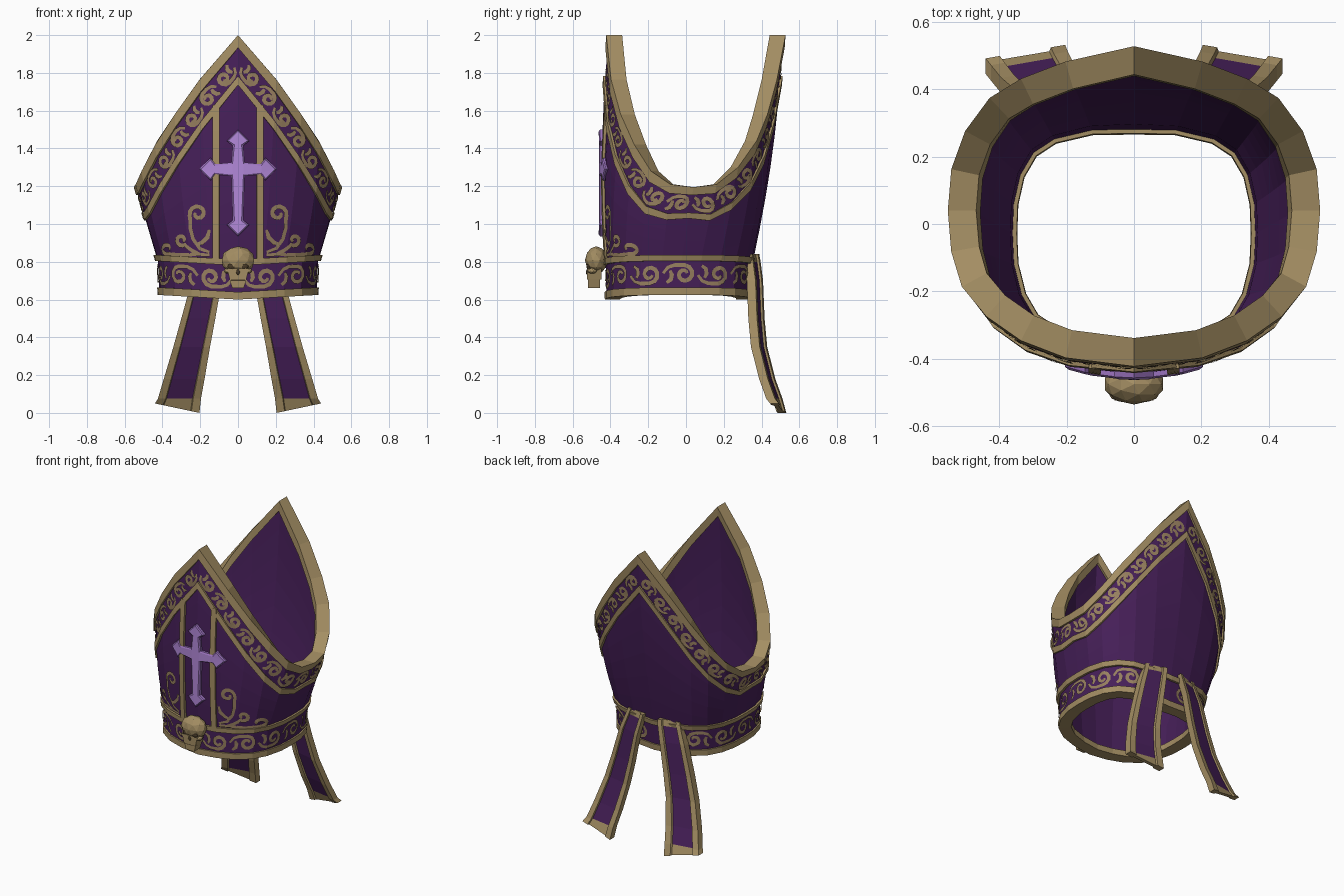
import bpy, bmesh, math
from mathutils import Vector, Matrix

if "Cube" in bpy.data.objects:
    bpy.data.objects.remove(bpy.data.objects["Cube"])

def material(name, rgb):
    m = bpy.data.materials.new(name)
    m.diffuse_color = (*rgb, 1)
    m.use_nodes = True
    m.node_tree.nodes["Principled BSDF"].inputs["Base Color"].default_value = m.diffuse_color
    return m

GOLD = material("gold", (0.37, 0.27, 0.125))
SCROLL = material("scroll_gold", (0.31, 0.215, 0.115))
PURPLE = material("purple_cloth", (0.062, 0.014, 0.10))
LILAC = material("lilac", (0.45, 0.25, 0.70))
VIOLET = material("violet_edge", (0.33, 0.17, 0.52))
DARK = material("dark_brown", (0.06, 0.04, 0.02))

def build(name, verts, faces, mats, index=None, closed=True):
    me = bpy.data.meshes.new(name)
    me.from_pydata([tuple(v) for v in verts], [], faces)
    for m in mats:
        me.materials.append(m)
    if index:
        for p, i in zip(me.polygons, index):
            p.material_index = i
    if closed:
        bm = bmesh.new()
        bm.from_mesh(me)
        bmesh.ops.recalc_face_normals(bm, faces=bm.faces)
        bm.to_mesh(me)
        bm.free()
    ob = bpy.data.objects.new(name, me)
    bpy.context.collection.objects.link(ob)
    return ob

# Half outline, front to back: base x, base y, rim x, rim y, rim z
T = [(0, -.42, 0, -.41, 2), (.13, -.41, .2, -.385, 1.765), (.24, -.38, .33, -.335, 1.58),
     (.33, -.32, .43, -.265, 1.42), (.38, -.24, .5, -.18, 1.28), (.41, -.13, .53, -.08, 1.21),
     (.415, -.03, .54, .04, 1.195), (.41, .07, .53, .16, 1.21), (.385, .17, .49, .27, 1.30),
     (.335, .25, .42, .365, 1.44), (.26, .30, .33, .42, 1.58), (.14, .33, .2, .47, 1.765),
     (0, .335, 0, .515, 2)]
ROWS = []
for i, r in enumerate(T):
    a = T[i - 1] if i > 0 else (0, 0, -T[1][2], T[1][3])
    b = T[i + 1] if i < 12 else (0, 0, -T[11][2], T[11][3])
    t = Vector((b[2] - a[2], b[3] - a[3])).normalized()
    ROWS.append(r + (t.y, -t.x))

def at(u):
    u %= 24
    u = 24 - u if u > 12 else u
    i = min(int(u), 11)
    return [p + (q - p) * (u - i) for p, q in zip(ROWS[i], ROWS[i + 1])]

def surf(u, z, off=0.0):
    """Point on the hat wall at loop position u (0..24) and height z."""
    bx, by, rx, ry, zr, nx, ny = at(u)
    k = .07 * max(0, min(1, (z - .6) / .2)) + .93 * max(0, (z - .8) / (zr - .8))
    o = off + .03 * math.sin(math.pi * min(k, 1)) * abs(ny)
    m = -1 if u % 24 > 12 else 1
    return Vector((m * (bx + (rx - bx) * k + nx * o), by + (ry - by) * k + ny * o, z))

def normal(u):
    r = at(u)
    return Vector((r[5], r[6], 0)).normalized()

def slope(u):
    return 1 + .6 * min(1, 1.3 * abs(at(u)[6]))

def rim(d):
    return lambda u: at(u)[4] - d * slope(u)

def base(h):
    return lambda u: .6 + h + .025 * at(u)[0] / .42

def loft(name, section, mat):
    """Closed ring: section(u) gives the cross-section points."""
    v, f = [], []
    for u in range(24):
        s = section(u)
        n = len(s)
        v += s
        w = (u + 1) % 24
        f += [(u * n + j, u * n + (j + 1) % n, w * n + (j + 1) % n, w * n + j) for j in range(n)]
    return build(name, v, f, [mat])

def trim(name, low, high, inner, outer):
    loft(name, lambda u: [surf(u, low(u), inner), surf(u, low(u), outer),
                          surf(u, high(u), outer), surf(u, high(u), inner)], GOLD)

# Cloth wall
def wall(u):
    zt = rim(.015)(u)
    zs = [base(.01)(u), .8] + [.8 + (zt - .8) * i / 7 for i in range(1, 8)]
    return [surf(u, z) for z in zs] + [surf(u, z, -.058) for z in reversed(zs)]
loft("cloth_wall", wall, PURPLE)

# Gold trims
trim("rim_trim", rim(.042), rim(0), -.072, .012)
trim("lower_rim_trim", rim(.165), rim(.135), -.01, .012)
trim("headband_top_trim", base(.18), base(.212), -.01, .014)
trim("headband_bottom_trim", base(0), base(.04), -.07, .01)

def ribbons(name, paths, width, off, mat, thick=0):
    """Flat ribbons along (u, z) paths on the wall, mirrored in x."""
    v, f = [], []
    for path in paths:
        pts = [surf(u, z, off) for u, z in path]
        n = len(pts)
        for m in (1, -1):
            k = len(v)
            for i, p in enumerate(pts):
                t = pts[min(i + 1, n - 1)] - pts[max(i - 1, 0)]
                taper = 1 - .35 * abs(2 * i / (n - 1) - 1) ** 3 if not thick else 1
                s = normal(path[i][0]).cross(t).normalized() * width / 2 * taper
                for q in (p - s, p + s):
                    v.append((q.x * m, q.y, q.z))
            for i in range(n - 1):
                q = (k + 2 * i, k + 2 * i + 2, k + 2 * i + 3, k + 2 * i + 1)
                f.append(q if m == 1 else q[::-1])
    ob = build(name, v, f, [mat], closed=False)
    if thick:
        md = ob.modifiers.new("thickness", "SOLIDIFY")
        md.thickness, md.offset = thick, -1

def curl(cx, cy, r, start, turns, n=13):
    return [(cx + r * (1 - .68 * i / n) * math.cos(start + turns * 2 * math.pi * i / n),
             cy + r * (1 - .68 * i / n) * math.sin(start + turns * 2 * math.pi * i / n)) for i in range(n + 1)]

# Running scrolls, laid out by arc length along a band centre line
def scroll_band(name, centre, count, r, sloped):
    us = [i / 20 for i in range(241)]
    pts = [surf(u, centre(u)) for u in us]
    cum = [0]
    for p, q in zip(pts, pts[1:]):
        cum.append(cum[-1] + (q - p).length)
    def U(a):
        a = max(0, min(cum[-1], a))
        i = next(j for j in range(1, 241) if cum[j] >= a)
        return us[i - 1] + .05 * (a - cum[i - 1]) / (cum[i] - cum[i - 1])
    step = (cum[-1] - .06) / count
    paths = []
    for c in range(count):
        fl = 1 if c % 2 else -1
        local = [(-2.3, -.1), (-1.8, -.75), (-1.1, -1), (-.5, -1)] + curl(0, 0, 1, -math.pi / 2, 1.2)
        leaf = [(-1.9, .95), (-1.45, .6), (-1.35, .05), (-1.55, -.4)]
        for shape in (local, leaf):
            path = []
            for x, y in shape:
                a, b = .03 + (c + .62) * step + x * r, y * r * fl
                u = U(a)
                g = slope(u) if sloped else 1
                u = U(a - (1 if u < 6 else -1) * b * math.sqrt(g * g - 1))
                path.append((u, centre(u) - b * (slope(u) if sloped else 1)))
            paths.append(path)
    ribbons(name, paths, .023, .007, SCROLL)

scroll_band("rim_scrolls", rim(.088), 16, .034, True)
scroll_band("headband_scrolls", base(.11), 7, .048, False)

# Front panel strips and corner scrolls
def front(x, z):
    lo, hi = 0, 5
    for _ in range(25):
        mid = (lo + hi) / 2
        lo, hi = (mid, hi) if surf(mid, z).x < x else (lo, mid)
    return lo, z
ribbons("front_strip", [[front(.115, .8 + .83 * i / 12) for i in range(13)]], .036, .014, GOLD, .02)
tall = [(.15, .85), (.2, .87), (.235, .92), (.25, .98), (.25, 1.02)] + curl(.21, 1.055, .045, -.3, 1.1)
foot = [(.15, .835), (.22, .84), (.3, .835), (.36, .84)] + curl(.37, .87, .03, -1.4, .8)
mid = [(.2, .84), (.24, .86), (.27, .88)] + curl(.295, .915, .032, -2.2, 1.0)
side = [(.15, .97), (.16, .93), (.19, .9), (.22, .89)]
ribbons("corner_scrolls", [[front(*p) for p in s] for s in (tall, foot, mid, side)], .024, .007, SCROLL)

# Lilac cross: outline of four pointed arms, extruded, with an inset face
outline = []
for (dx, dz), L in (((1, 0), .205), ((0, 1), .21), ((-1, 0), .205), ((0, -1), .355)):
    for a, b in ((L - .085, -.028), (L - .06, -.06), (L, 0), (L - .06, .06), (L - .085, .028), (.036, .036)):
        outline.append((dx * a - dz * b, 1.29 + dz * a + dx * b))
bm = bmesh.new()
face = bm.faces.new([bm.verts.new((x, -.43, z)) for x, z in outline])
top = bmesh.ops.extrude_face_region(bm, geom=[face])["geom"]
for e in top:
    if isinstance(e, bmesh.types.BMVert):
        e.co.y -= .026
cap = [e for e in top if isinstance(e, bmesh.types.BMFace)]
for fc in bm.faces:
    fc.material_index = 1
bmesh.ops.recalc_face_normals(bm, faces=bm.faces)
bmesh.ops.inset_region(bm, faces=cap, thickness=.01, depth=.006)
cap[0].material_index = 0
bmesh.ops.triangulate(bm, faces=[fc for fc in bm.faces if len(fc.verts) > 4])
for v in bm.verts:
    v.co.y += .8 * v.co.x ** 2
me = bpy.data.meshes.new("front_cross")
bm.to_mesh(me)
bm.free()
me.materials.append(LILAC)
me.materials.append(VIOLET)
bpy.context.collection.objects.link(bpy.data.objects.new("front_cross", me))

# Skull ornament
def blob(name, loc, size, mat, box=False, taper=1.0):
    bm = bmesh.new()
    if box:
        bmesh.ops.create_cube(bm, size=2)
    else:
        bmesh.ops.create_icosphere(bm, subdivisions=2, radius=1)
    for v in bm.verts:
        if box and v.co.z < 0:
            v.co.x *= taper
    bmesh.ops.transform(bm, matrix=Matrix.Translation(loc) @ Matrix.Diagonal((*size, 1)), verts=bm.verts)
    me = bpy.data.meshes.new(name)
    bm.to_mesh(me)
    bm.free()
    me.materials.append(mat)
    bpy.context.collection.objects.link(bpy.data.objects.new(name, me))

blob("skull_cranium", (0, -.475, .808), (.09, .06, .074), GOLD)
blob("skull_upper_jaw", (0, -.485, .735), (.058, .038, .03), GOLD, True, .75)
blob("skull_lower_jaw", (0, -.487, .683), (.044, .032, .022), GOLD, True, .7)
blob("skull_mouth", (0, -.487, .705), (.036, .033, .006), DARK, True)
blob("skull_nose", (0, -.522, .745), (.01, .008, .015), DARK)
for m in (-1, 1):
    blob("skull_eye", (m * .034, -.514, .775), (.022, .014, .018), DARK)
    blob("skull_cheek", (m * .055, -.497, .752), (.02, .025, .015), GOLD)

# Hanging back ribbons: rows of z, centre x, half width, y
L = [(.84, .125, .07, .345), (.80, .135, .073, .352), (.7, .165, .08, .365), (.5, .21, .09, .373),
     (.35, .245, .097, .387), (.18, .285, .108, .43), (.075, .31, .114, .468), (.025, .322, .118, .488)]
SEC = [(-1, .023), (-.64, .023), (-.6, .012), (.6, .012), (.64, .023), (1, .023)]
SEC += [(v, -h) for v, h in reversed(SEC)]
for m, name in ((1, "back_ribbon_right"), (-1, "back_ribbon_left")):
    v, f, idx = [], [], []
    for i, (z, x, w, y) in enumerate(L):
        for c, h in SEC:
            v.append((m * (x + c * w), y - .02 * c + h, z + (.025 * c if i == len(L) - 1 else 0)))
    for i in range(len(L) - 1):
        for j in range(12):
            f.append((i * 12 + j, i * 12 + (j + 1) % 12, i * 12 + 12 + (j + 1) % 12, i * 12 + 12 + j))
            idx.append(1 if j in (2, 8) and 0 < i < len(L) - 2 else 0)
    f += [tuple(range(12)), tuple(range(len(v) - 12, len(v)))]
    build(name, v, f, [GOLD, PURPLE], idx + [0, 0])
